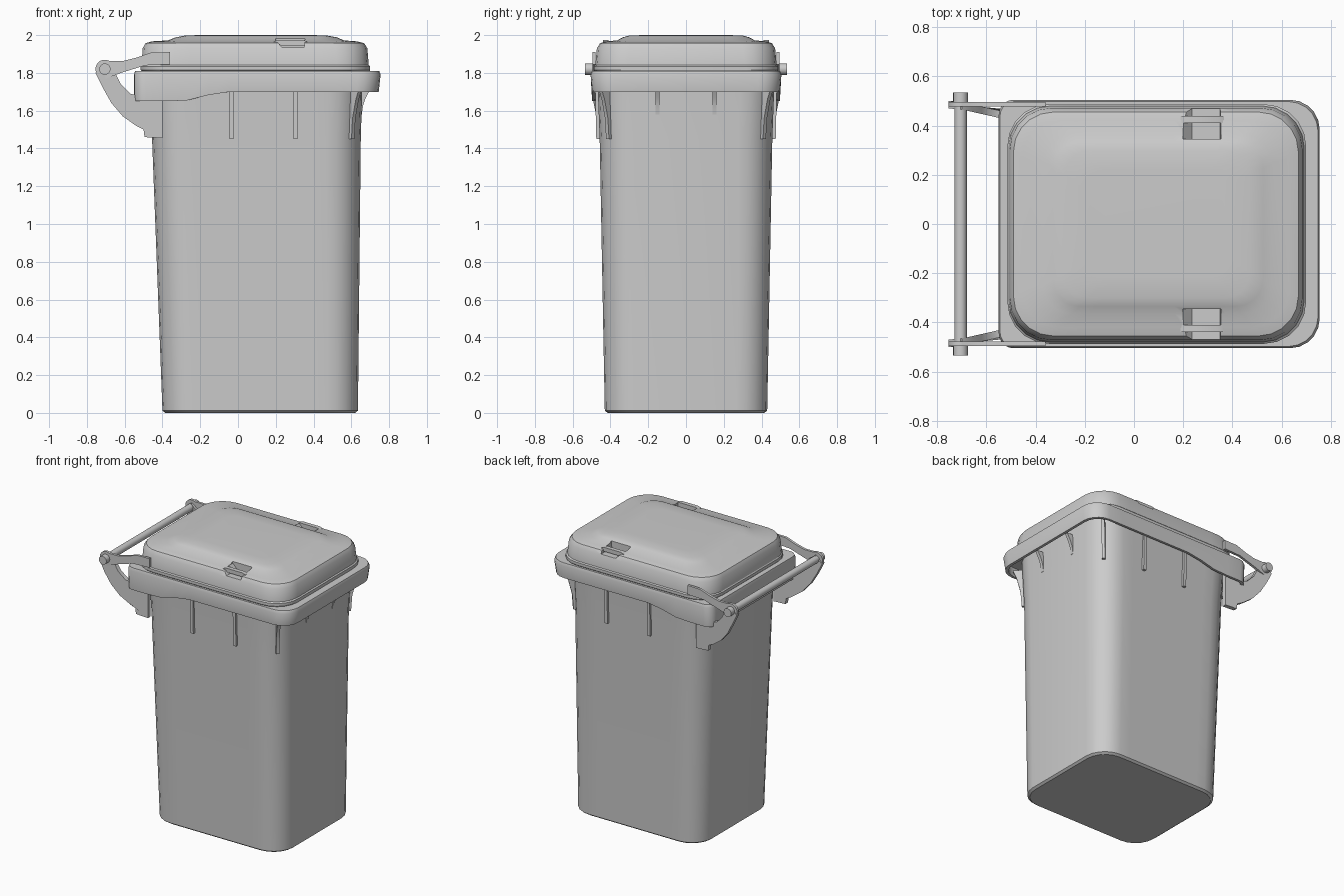
import bpy, bmesh, math
from mathutils import Vector, Matrix

if "Cube" in bpy.data.objects:
    bpy.data.objects.remove(bpy.data.objects["Cube"])

grey = bpy.data.materials.new("grey_plastic")
grey.use_nodes = True
grey.diffuse_color = (0.6, 0.6, 0.6, 1)
grey.node_tree.nodes["Principled BSDF"].inputs["Base Color"].default_value = (0.6, 0.6, 0.6, 1)


def finish(name, bm, angle=35):
    """Turn a bmesh into a smooth-shaded grey object."""
    bmesh.ops.recalc_face_normals(bm, faces=bm.faces)
    mesh = bpy.data.meshes.new(name)
    bm.to_mesh(mesh)
    bm.free()
    mesh.materials.append(grey)
    obj = bpy.data.objects.new(name, mesh)
    bpy.context.collection.objects.link(obj)
    smooth(obj, angle)
    return obj


def smooth(obj, angle=35):
    bpy.ops.object.select_all(action="DESELECT")
    obj.select_set(True)
    bpy.context.view_layer.objects.active = obj
    bpy.ops.object.shade_smooth_by_angle(angle=math.radians(angle))


def ring(x0, x1, y, r_back, r_front, height, n=5, side=10):
    """Rounded rectangle; height is a number or a function of x."""
    pts = []
    corners = [(x1, y, r_front, 0), (x0, y, r_back, 90),
               (x0, -y, r_back, 180), (x1, -y, r_front, 270)]
    for i, (cx, cy, r, start) in enumerate(corners):
        mx = cx - math.copysign(r, cx)
        my = cy - math.copysign(r, cy)
        for k in range(n + 1):
            a = math.radians(start + 90 * k / n)
            pts.append((mx + r * math.cos(a), my + r * math.sin(a)))
        if i in (0, 2):   # extra points along the long sides
            end = x0 + r_back if i == 0 else x1 - r_front
            for k in range(1, side):
                pts.append((mx + (end - mx) * k / side, cy))
    z = height if callable(height) else lambda x: height
    return [(px, py, z(px)) for px, py in pts]


def loft(name, rings, angle=35):
    bm = bmesh.new()
    loops = [[bm.verts.new(p) for p in r] for r in rings]
    for a, b in zip(loops, loops[1:]):
        for i in range(len(a)):
            j = (i + 1) % len(a)
            bm.faces.new((a[i], a[j], b[j], b[i]))
    bm.faces.new(loops[0])
    bm.faces.new(loops[-1])
    return finish(name, bm, angle)


def plate(name, outline, to_world, thickness):
    """Extrude a flat outline; to_world maps (u, v, depth) to a point."""
    bm = bmesh.new()
    a, b = [[bm.verts.new(to_world(u, v, d)) for u, v in outline]
            for d in (-thickness / 2, thickness / 2)]
    bm.faces.new(a)
    bm.faces.new(b)
    for i in range(len(a)):
        j = (i + 1) % len(a)
        bm.faces.new((a[i], a[j], b[j], b[i]))
    return finish(name, bm)


def cylinder(name, x, z, radius, y0, y1):
    bm = bmesh.new()
    turn = Matrix.Translation((x, (y0 + y1) / 2, z)) @ Matrix.Rotation(math.pi / 2, 4, "X")
    bmesh.ops.create_cone(bm, cap_ends=True, segments=20, radius1=radius,
                          radius2=radius, depth=abs(y1 - y0), matrix=turn)
    return finish(name, bm)


# Tapered bin body
loft("body", [
    ring(-.385, .62, .415, .15, .15, 0),
    ring(-.40, .635, .43, .16, .16, .012),
    ring(-.455, .65, .457, .18, .18, 1.45),
    ring(-.47, .66, .47, .18, .18, 1.79)])


# Rim with a hanging skirt that drops lower toward the hinge
def skirt(x):
    t = min(max((x + .32) / .27, 0), 1)
    return 1.65 + .05 * t * t * (3 - 2 * t)


loft("rim", [
    ring(-.46, .65, .46, .15, .15, 1.77),
    ring(-.53, .725, .485, .05, .11, 1.77),
    ring(-.53, .725, .48, .05, .11, skirt),
    ring(-.55, .745, .497, .06, .12, skirt),
    ring(-.55, .755, .505, .06, .12, 1.79),
    ring(-.545, .748, .498, .06, .12, 1.81)])

# Domed lid with raised centre panel
lid = loft("lid", [
    ring(-.50, .69, .475, .16, .16, 1.80),
    ring(-.515, .70, .487, .17, .17, 1.815),
    ring(-.515, .70, .487, .17, .17, 1.835),
    ring(-.51, .692, .48, .17, .17, 1.842),
    ring(-.505, .685, .472, .17, .17, 1.93),
    ring(-.49, .668, .455, .16, .16, 1.957),
    ring(-.455, .63, .42, .15, .15, 1.967),
    ring(-.37, .56, .365, .12, .12, 1.972),
    ring(-.33, .525, .335, .11, .11, 1.988),
    ring(-.28, .47, .30, .10, .10, 1.998),
    ring(-.20, .39, .22, .08, .08, 2.0)], 30)

for side, s in (("left", 1), ("right", -1)):
    # Finger pocket cut into the lid, bridged by a grip bar
    cutter = plate("pocket_cutter", [(.19, 2.05), (.20, 1.97), (.235, 1.935), (.35, 1.935), (.36, 2.05)],
                   lambda u, v, d: (u, s * .41 + d, v), .13)
    cutter.hide_render = True
    cut = lid.modifiers.new("pocket", "BOOLEAN")
    cut.operation = "DIFFERENCE"
    cut.solver = "EXACT"
    cut.object = cutter
    bpy.ops.object.select_all(action="DESELECT")
    lid.select_set(True)
    bpy.context.view_layer.objects.active = lid
    bpy.ops.object.modifier_apply(modifier=cut.name)
    bpy.data.objects.remove(cutter)
    plate("grip_bar_" + ("back" if s > 0 else "front"),
          [(.19, 1.945), (.365, 1.945), (.365, 1.966), (.345, 1.974), (.21, 1.974), (.19, 1.966)],
          lambda u, v, d: (u, s * .425 + d, v), .03)

    tag = "back" if s > 0 else "front"

    # Lid hinge arm: a strap ending in a round eye
    eye = [(-.705 + .05 * math.cos(a), 1.82 + .05 * math.sin(a))
           for a in (math.radians(60 + 240 * k / 12) for k in range(13))]
    strap = [(-.62, 1.80), (-.49, 1.84), (-.36, 1.845), (-.36, 1.91), (-.46, 1.908), (-.54, 1.88), (-.61, 1.863)]
    plate("hinge_arm_" + tag, eye + strap, lambda u, v, d: (u, s * .487 + d, v), .018)

    # Curved bracket from the hinge pin down to the body
    bracket = [(-.755, 1.80), (-.715, 1.72), (-.67, 1.64), (-.61, 1.57), (-.54, 1.52), (-.50, 1.50),
               (-.495, 1.46), (-.40, 1.455), (-.40, 1.70), (-.53, 1.68), (-.57, 1.69), (-.62, 1.74), (-.66, 1.82), (-.70, 1.85)]
    plate("hinge_bracket_" + tag, bracket,
          lambda u, v, d: (u, s * (.485 - .045 * min(max((u + .72) / .2, 0), 1)) + d, v), .03)
    cylinder("handle_cap_" + tag, -.705, 1.82, .03, s * .49, s * .535)

    # Stiffening ribs under the rim: straight on the sides, flared at the front
    straight = [(-.04, 1.45), (.016, 1.45), (.022, 1.72), (-.04, 1.72)]
    flared = [(-.04, 1.55), (0, 1.58), (.008, 1.63), (.022, 1.67), (.05, 1.72), (-.04, 1.72)]
    corner = [(-.04, 1.45), (.012, 1.45), (.02, 1.56), (.045, 1.66), (.07, 1.72), (-.04, 1.72)]
    for name, outline, base, out in (
            ("side_rib_a_", straight, (-.035, s * .459), (0, s)),
            ("side_rib_b_", straight, (.305, s * .459), (0, s)),
            ("front_rib_", flared, (.655, s * .15), (1, 0)),
            ("corner_rib_", corner, (.60, s * .407), (.707, s * .707))):
        b, o = Vector((*base, 0)), Vector((*out, 0))
        across = Vector((-o.y, o.x, 0))
        plate(name + tag, outline,
              lambda u, v, d: b + o * u + across * d + Vector((0, 0, v)), .022)

smooth(lid, 30)

# Handle bar across the hinge arms
cylinder("handle_bar", -.705, 1.82, .025, -.5, .5)
